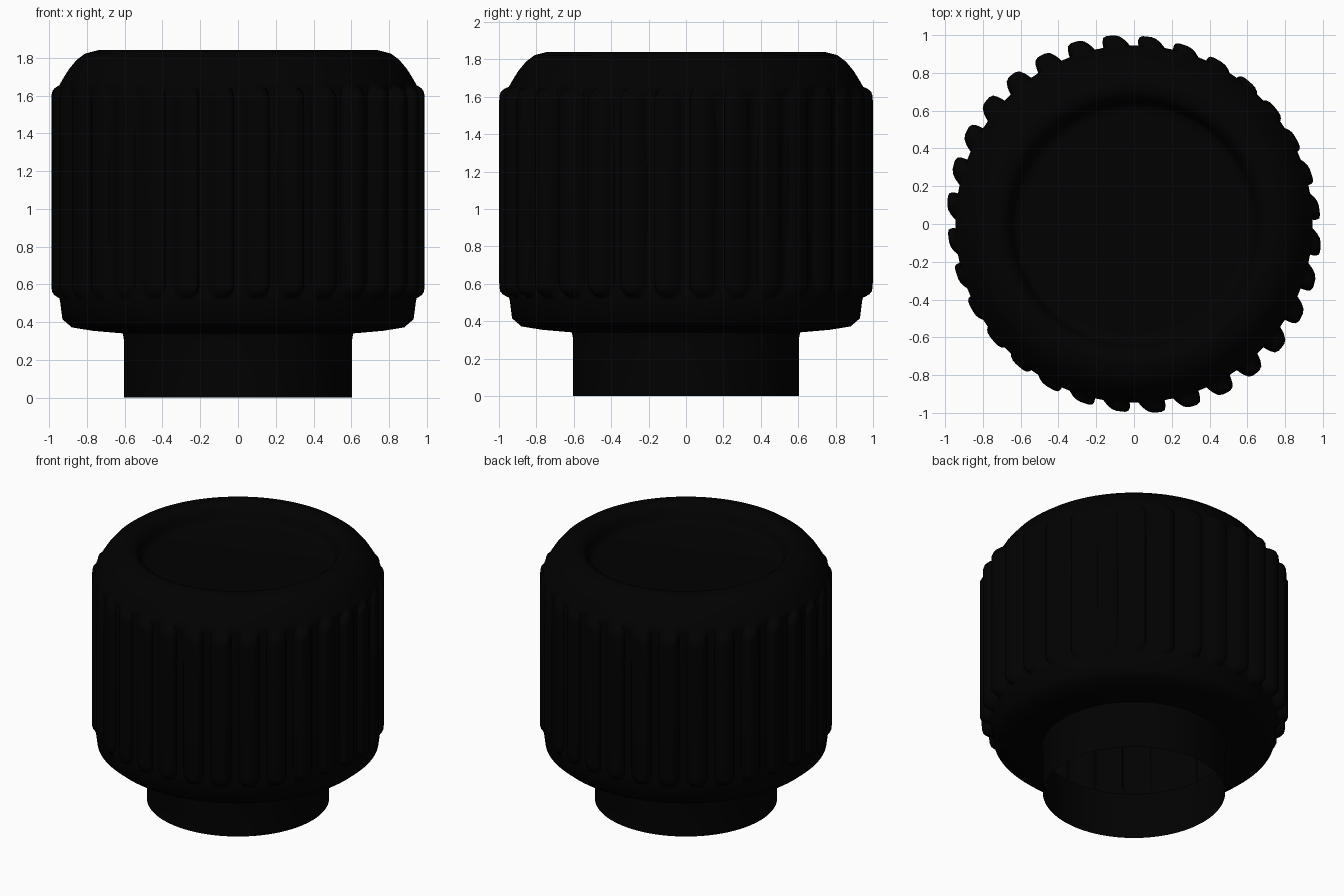
import bpy, bmesh, math

if "Cube" in bpy.data.objects:
    bpy.data.objects.remove(bpy.data.objects["Cube"])

RIBS = 32
PITCH = 2 * math.pi / RIBS
RIB_W, RIB_H = 0.074, 0.054         # half width and height of a grip rib
RIB_Z0, RIB_Z1 = 0.525, 1.655       # rounded ends of the ribs
SKEW = 0.026                        # the ring of ribs is slightly skewed
FLOOR = 1.71                        # level of the dished top

# Open-bottomed outline (radius, height): stem, shoulder, grip, crown, dished top
lower = [(0.603, 0), (0.603, 0.3), (0.61, 0.34), (0.77, 0.354), (0.88, 0.372),
         (0.93, 0.415), (0.942, 0.51)]
grip_z = [0.525, 0.532, 0.545, 0.56, 0.58, 0.605, 1.1, 1.58, 1.603, 1.625, 1.638, 1.648, 1.655]
upper = [(0.926, 1.69), (0.895, 1.74), (0.855, 1.788), (0.81, 1.822), (0.74, 1.84),
         (0.70, 1.836), (0.67, 1.815), (0.65, 1.775), (0.64, 1.735), (0.62, 1.715), (0.58, FLOOR)]
profile = lower + [(0.946, z) for z in grip_z] + upper

# Angular steps across one rib, as fractions of the pitch
steps = [-0.5, -0.376, -0.36, -0.31, -0.23, -0.12, 0, 0.12, 0.23, 0.31, 0.36, 0.376]


def rib_shape(arc, z):
    """Fraction of full rib height at a sideways distance and a level."""
    dz = max(RIB_Z0 + RIB_W - z, z - (RIB_Z1 - RIB_W), 0)
    d = math.hypot(arc, dz) / RIB_W
    return 1 - d ** 4 if d < 1 else 0


# Knob shell with the grip ribs formed in the wall
bm = bmesh.new()
rings = []
for r, z in profile:
    ring = []
    for k in range(RIBS):
        for s in steps:
            a = (k + 0.5 + s) * PITCH
            f = rib_shape(s * PITCH, z)
            rr = r + RIB_H * f
            x, y = rr * math.cos(a), rr * math.sin(a)
            ring.append(bm.verts.new((x * (1 - 0.01 * f) - SKEW * f * y, y - SKEW * f * x, z)))
    rings.append(ring)
n = len(rings[0])
for low, high in zip(rings, rings[1:]):
    for i in range(n):
        j = (i + 1) % n
        bm.faces.new((low[i], low[j], high[j], high[i]))

# Floor of the dished top
centre = bm.verts.new((0, 0, FLOOR))
for i in range(n):
    bm.faces.new((rings[-1][i], rings[-1][(i + 1) % n], centre))

mesh = bpy.data.meshes.new("ribbed_knob")
bm.to_mesh(mesh)
bm.free()
knob = bpy.data.objects.new("ribbed_knob", mesh)
bpy.context.collection.objects.link(knob)

# Black plastic
black = bpy.data.materials.new("black_plastic")
black.diffuse_color = (0.0003, 0.0003, 0.0003, 1)
black.use_nodes = True
black.node_tree.nodes["Principled BSDF"].inputs["Base Color"].default_value = black.diffuse_color
mesh.materials.append(black)

bpy.context.view_layer.objects.active = knob
knob.select_set(True)
bpy.ops.object.shade_smooth_by_angle(angle=math.radians(50))
